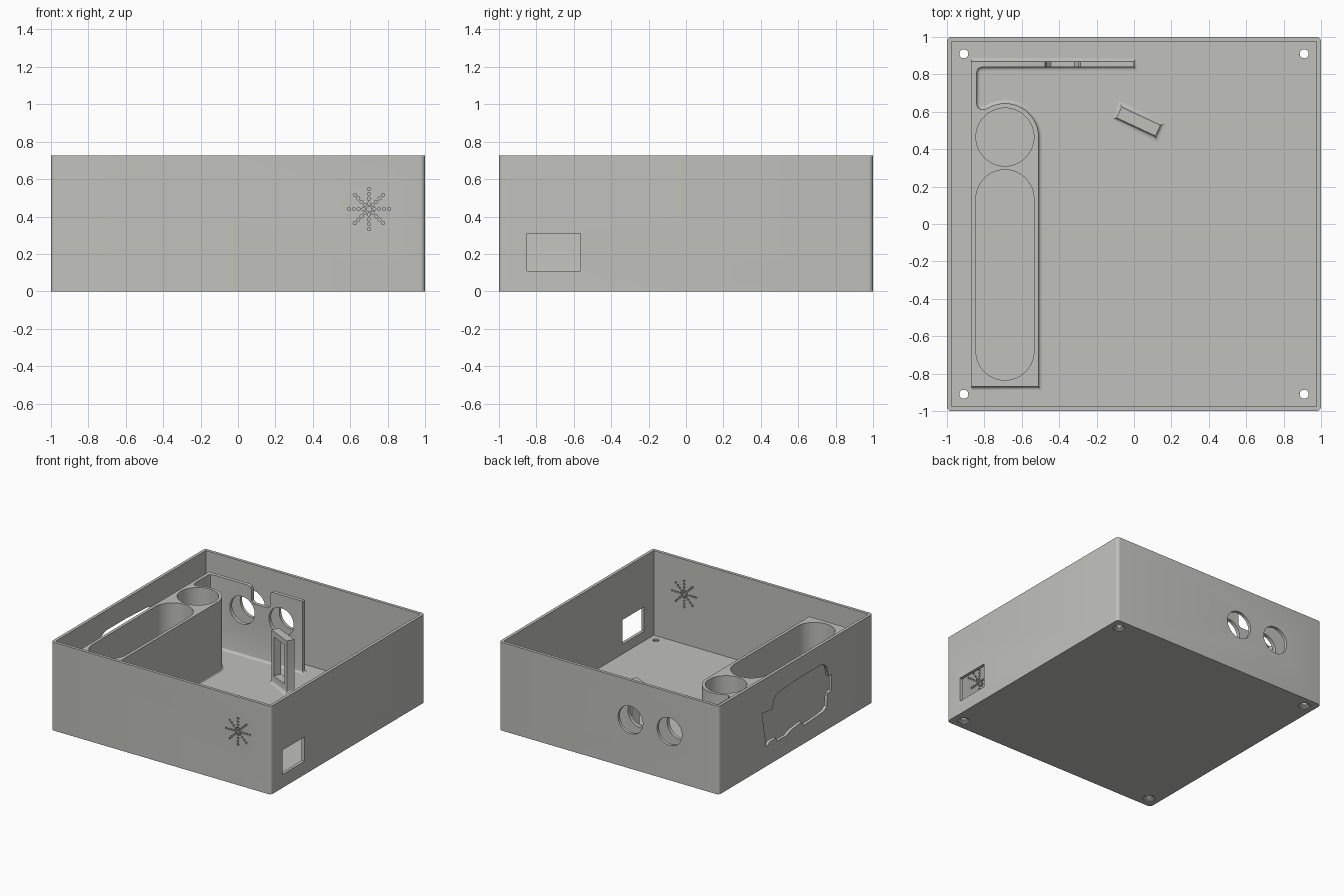
import bpy, bmesh, math
from mathutils import Matrix

if "Cube" in bpy.data.objects:
    bpy.data.objects.remove(bpy.data.objects["Cube"])

mat = bpy.data.materials.new("warm grey plastic")
mat.diffuse_color = (0.53, 0.53, 0.50, 1)
mat.use_nodes = True
mat.node_tree.nodes["Principled BSDF"].inputs["Base Color"].default_value = mat.diffuse_color

FLOOR, WALL, HEIGHT, TOP = 0.03, 0.025, 0.725, 0.62


def make(name, bm):
    bmesh.ops.recalc_face_normals(bm, faces=bm.faces[:])
    me = bpy.data.meshes.new(name)
    bm.to_mesh(me)
    bm.free()
    ob = bpy.data.objects.new(name, me)
    bpy.context.collection.objects.link(ob)
    me.materials.append(mat)
    return ob


def loft(bm, rings):
    """Closed solid through equal-length rings of 3D points."""
    vs = [[bm.verts.new(p) for p in r] for r in rings]
    n = len(vs[0])
    for a, b in zip(vs, vs[1:]):
        for i in range(n):
            bm.faces.new((a[i], a[(i + 1) % n], b[(i + 1) % n], b[i]))
    bm.faces.new(vs[0][::-1])
    bm.faces.new(vs[-1])


def prism(bm, pts, lo, hi, axis="z"):
    place = {"x": lambda a, b, t: (t, a, b), "y": lambda a, b, t: (a, t, b),
             "z": lambda a, b, t: (a, b, t)}[axis]
    loft(bm, [[place(a, b, t) for a, b in pts] for t in (lo, hi)])


def arc(cx, cy, r, a0, a1, n):
    return [(cx + r * math.cos(math.radians(a0 + (a1 - a0) * i / n)),
             cy + r * math.sin(math.radians(a0 + (a1 - a0) * i / n))) for i in range(n + 1)]


def circle(cx, cy, r, n=40):
    return arc(cx, cy, r, 0, 360 - 360 / n, n - 1)


def rect(x0, x1, y0, y1):
    return [(x0, y0), (x1, y0), (x1, y1), (x0, y1)]


def rounded(h, r, n=5):
    c = h - r
    return [p for k, (sx, sy) in enumerate([(1, 1), (-1, 1), (-1, -1), (1, -1)])
            for p in arc(sx * c, sy * c, r, 90 * k, 90 * k + 90, n)]


def offset(pts, d):
    """Mitred outward offset of a counter-clockwise outline."""
    out = []
    for i, (x, y) in enumerate(pts):
        (ax, ay), (bx, by) = pts[i - 1], pts[(i + 1) % len(pts)]
        l1, l2 = math.hypot(x - ax, y - ay), math.hypot(bx - x, by - y)
        n1 = ((y - ay) / l1, (ax - x) / l1)
        n2 = ((by - y) / l2, (x - bx) / l2)
        k = d / (1 + n1[0] * n2[0] + n1[1] * n2[1])
        out.append((x + k * (n1[0] + n2[0]), y + k * (n1[1] + n2[1])))
    return out


def flared(bm, pts, top, flare, clamp=-9):
    """Upright solid with a filleted foot on the floor."""
    rings = [[(max(x, clamp), y, FLOOR - 0.01) for x, y in offset(pts, flare)]]
    for i in range(5):
        a = math.radians(90 * i / 4)
        rings.append([(max(x, clamp), y, FLOOR + flare * (1 - math.cos(a)))
                      for x, y in offset(pts, flare * (1 - math.sin(a)) + 1e-5)])
    loft(bm, rings + [[(x, y, top) for x, y in pts]])


def cut(ob, bm):
    cutter = make("cutter", bm)
    cutter.hide_render = True
    mod = ob.modifiers.new("cut", "BOOLEAN")
    mod.operation, mod.solver, mod.object = "DIFFERENCE", "EXACT", cutter
    bpy.context.view_layer.objects.active = ob
    bpy.ops.object.modifier_apply(modifier=mod.name)
    bpy.data.objects.remove(cutter)


def smooth(ob):
    bpy.ops.object.select_all(action="DESELECT")
    ob.select_set(True)
    bpy.context.view_layer.objects.active = ob
    bpy.ops.object.shade_smooth_by_angle(angle=math.radians(30))


# Open case
bm = bmesh.new()
prism(bm, rounded(1, 0.025), 0, HEIGHT)
case = make("case", bm)
bm = bmesh.new()
prism(bm, rect(-1 + WALL, 1 - WALL, -1 + WALL, 1 - WALL), FLOOR, 1)
cut(case, bm)

# Countersunk screw holes in the floor
bm = bmesh.new()
for sx in (-1, 1):
    for sy in (-1, 1):
        loft(bm, [[(x, y, z) for x, y in circle(0.91 * sx, 0.91 * sy, r, 24)]
                  for z, r in ((-0.01, 0.045), (0.008, 0.045), (0.018, 0.024), (0.06, 0.024))])
cut(case, bm)

# Side window, two round rear ports and the shaped left opening
BUTTONS = (-0.55, -0.195)
bm = bmesh.new()
prism(bm, rect(-0.85, -0.565, 0.11, 0.31), 0.9, 1.1, "x")
for x in BUTTONS:
    prism(bm, circle(x, 0.40, 0.113), 0.93, 1.1, "y")
prism(bm, [(.44, .453), (.307, .437), (.281, .518), (.255, .538), (.216, .548), (-.06, .562),
           (-.32, .562), (-.37, .545), (-.4, .515), (-.425, .43), (-.464, .433), (-.464, .3),
           (-.412, .295), (-.4, .193), (-.37, .172), (-.32, .162), (-.098, .15), (-.07, .19),
           (.072, .174), (.124, .152), (.25, .155), (.26, .185), (.335, .185), (.386, .16)],
      -1.1, -0.93, "x")
cut(case, bm)

# Speaker grille: eight rays of small holes
bm = bmesh.new()
prism(bm, circle(0.70, 0.44, 0.013, 12), -1.1, -0.93, "y")
for k in range(8):
    a = math.radians(45 * k)
    for r in (0.029, 0.055, 0.081, 0.107):
        prism(bm, circle(0.70 + r * math.cos(a), 0.44 + r * math.sin(a), 0.0085, 10),
              -1.1, -0.93, "y")
cut(case, bm)
smooth(case)

# Holder block with a hooked rear plate
outline = ([(-.87, -.87), (-.51, -.87)] + arc(-.69, .465, .18, 0, 114, 24)
           + [(-.79, .616), (-.815, .611), (-.835, .622), (-.842, .645),
              (-.842, .81), (-.834, .832), (-.81, .84), (0, .84), (0, .87), (-.87, .87)])
bm = bmesh.new()
flared(bm, outline, TOP, 0.018, -0.87)
holder = make("holder", bm)
bm = bmesh.new()
prism(bm, circle(-.69, .465, .155, 48), FLOOR + 0.002, 1)
prism(bm, arc(-.69, .135, .155, 0, 180, 24) + arc(-.69, -.68, .155, 180, 360, 24),
      FLOOR + 0.002, 1)
# Ports and notch in the rear plate
for x in BUTTONS:
    prism(bm, circle(x, 0.40, 0.113), 0.8, 0.92, "y")
prism(bm, [(-.50, .65), (-.50, .62), (-.475, .61), (-.465, .585), (-.465, .50), (-.445, .48),
           (-.318, .48), (-.298, .5), (-.298, .6), (-.285, .62), (-.285, .65)], 0.8, 0.92, "y")
cut(holder, bm)
smooth(holder)

# Turned bracket with a rectangular window
bm = bmesh.new()
flared(bm, rect(-.115, .115, -.032, .032), 0.465, 0.025)
bracket = make("bracket", bm)
bm = bmesh.new()
prism(bm, rect(-.08, .08, .10, .42), -0.2, 0.2, "y")
cut(bracket, bm)
bracket.data.transform(Matrix.Translation((0.024, 0.548, 0)) @ Matrix.Rotation(math.radians(-25), 4, "Z"))
smooth(bracket)
